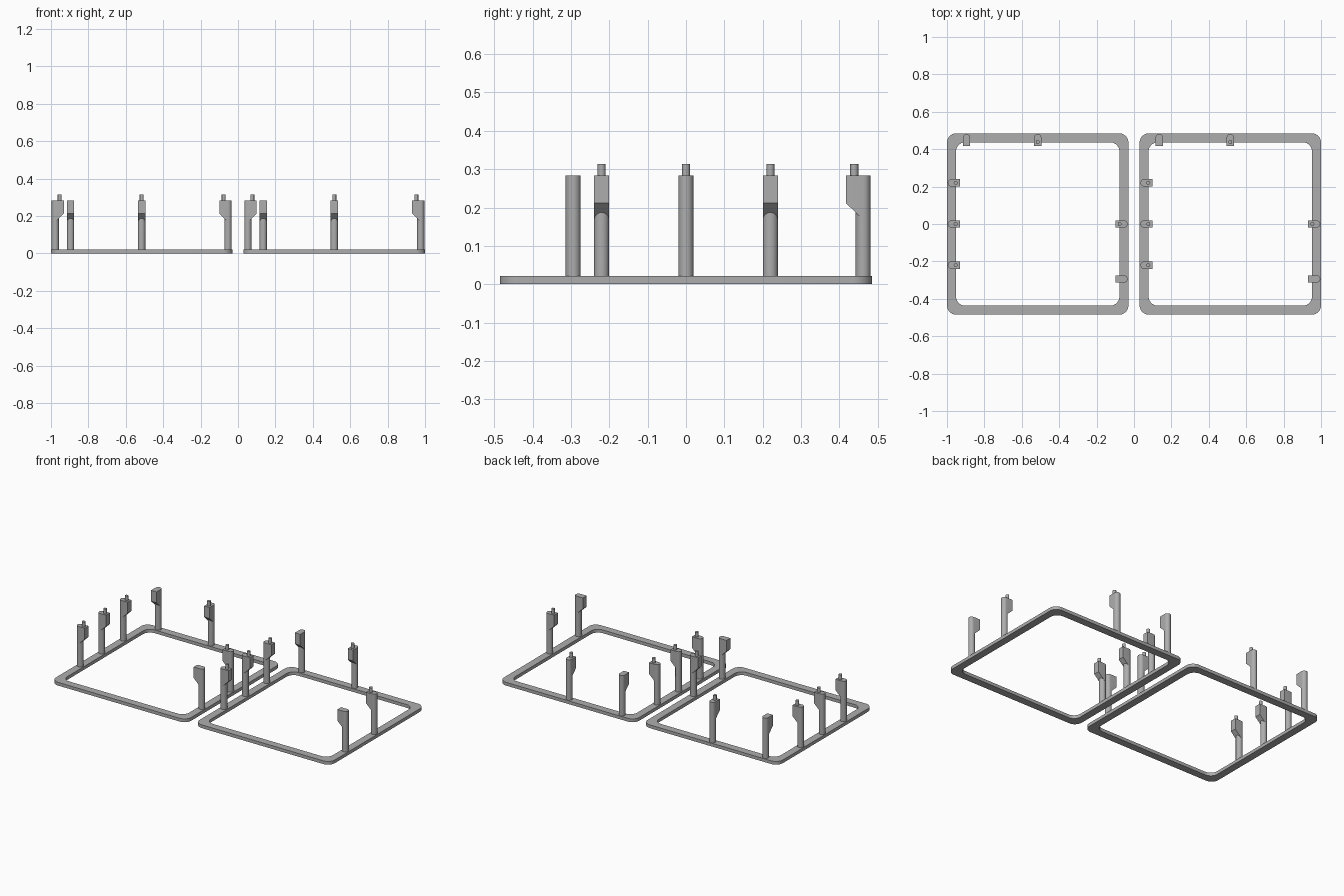
import bpy, bmesh, math
from mathutils import Matrix

if "Cube" in bpy.data.objects:
    bpy.data.objects.remove(bpy.data.objects["Cube"])

HALF, BAND, BASE_H = 0.485, 0.048, 0.021      # frame half size, band width, height
R, TOP, PIN_TOP = 0.0195, 0.283, 0.314        # post radius, head top, pin top
LOW, HIGH, REACH = 0.168, 0.212, 0.045        # sloped underside of the head, head length

grey = bpy.data.materials.new("grey")
grey.diffuse_color = (0.42, 0.42, 0.42, 1)
grey.use_nodes = True
grey.node_tree.nodes["Principled BSDF"].inputs["Base Color"].default_value = grey.diffuse_color


def finish(bm, name):
    bmesh.ops.remove_doubles(bm, verts=bm.verts, dist=1e-5)
    bmesh.ops.recalc_face_normals(bm, faces=bm.faces)
    mesh = bpy.data.meshes.new(name)
    bm.to_mesh(mesh)
    bm.free()
    mesh.materials.append(grey)
    obj = bpy.data.objects.new(name, mesh)
    bpy.context.collection.objects.link(obj)
    bpy.ops.object.select_all(action='DESELECT')
    obj.select_set(True)
    bpy.context.view_layer.objects.active = obj
    bpy.ops.object.shade_smooth_by_angle(angle=math.radians(35))
    return obj


def walls(bm, low, high):
    n = len(low)
    for i in range(n):
        j = (i + 1) % n
        bm.faces.new((low[i], low[j], high[j], high[i]))


def rounded_square(half, radius, steps=10):
    pts = []
    for k, (sx, sy) in enumerate([(1, 1), (-1, 1), (-1, -1), (1, -1)]):
        for i in range(steps + 1):
            a = math.pi / 2 * (k + i / steps)
            pts.append((sx * (half - radius) + radius * math.cos(a),
                        sy * (half - radius) + radius * math.sin(a)))
    return pts


def make_frame(name, cx):
    bm = bmesh.new()
    outer, inner = rounded_square(HALF, 0.05), rounded_square(HALF - BAND, 0.05)
    rings = [[bm.verts.new((cx + x, y, z)) for x, y in pts]
             for pts, z in ((outer, 0), (outer, BASE_H), (inner, BASE_H), (inner, 0))]
    for k in range(4):
        walls(bm, rings[k], rings[(k + 1) % 4])
    finish(bm, name)


def make_post(name, cx, cy, angle, pin):
    """Local +x points to the inside of the frame; origin is the stem axis."""
    bm = bmesh.new()

    def under(x):
        return LOW + (HIGH - LOW) * max(0, x) / REACH

    # round stem, its top cut along the head's slope
    n = 24
    circle = [(R * math.cos(2 * math.pi * i / n), R * math.sin(2 * math.pi * i / n)) for i in range(n)]
    walls(bm, [bm.verts.new((x, y, BASE_H - 0.005)) for x, y in circle],
          [bm.verts.new((x, y, under(x))) for x, y in circle])
    # head: round outside, flat inside, sloped underside
    plan = circle[n // 4: 3 * n // 4 + 1] + [(REACH, -R), (REACH, R)]
    low = [bm.verts.new((x, y, under(x))) for x, y in plan]
    high = [bm.verts.new((x, y, TOP)) for x, y in plan]
    walls(bm, low, high)
    bm.faces.new(high)
    bm.faces.new((low[0], low[-1], low[-2], low[-3]))
    # locating pin
    if pin:
        bmesh.ops.create_cone(bm, cap_ends=True, segments=16, radius1=0.0105, radius2=0.0105,
                              depth=PIN_TOP - TOP + 0.004,
                              matrix=Matrix.Translation((0.023, 0, (PIN_TOP + TOP - 0.004) / 2)))
    obj = finish(bm, name)
    obj.matrix_world = Matrix.Translation((cx, cy, 0)) @ Matrix.Rotation(angle, 4, 'Z')


EDGE = HALF - 0.0235     # stem axis distance from the frame centre
# x, y, turn, has a pin
POSTS = [(-EDGE, 0.22, 0, True), (-EDGE, 0, 0, True), (-EDGE, -0.22, 0, True),
         (EDGE, 0, math.pi, True), (EDGE, -0.294, math.pi, False),
         (-0.38, EDGE, -math.pi / 2, False), (0, EDGE, -math.pi / 2, True)]

for side, cx in (("left", -0.515), ("right", 0.515)):
    make_frame(side + "_frame", cx)
    for i, (x, y, turn, pin) in enumerate(POSTS):
        make_post(f"{side}_post_{i + 1}", cx + x, y, turn, pin)
